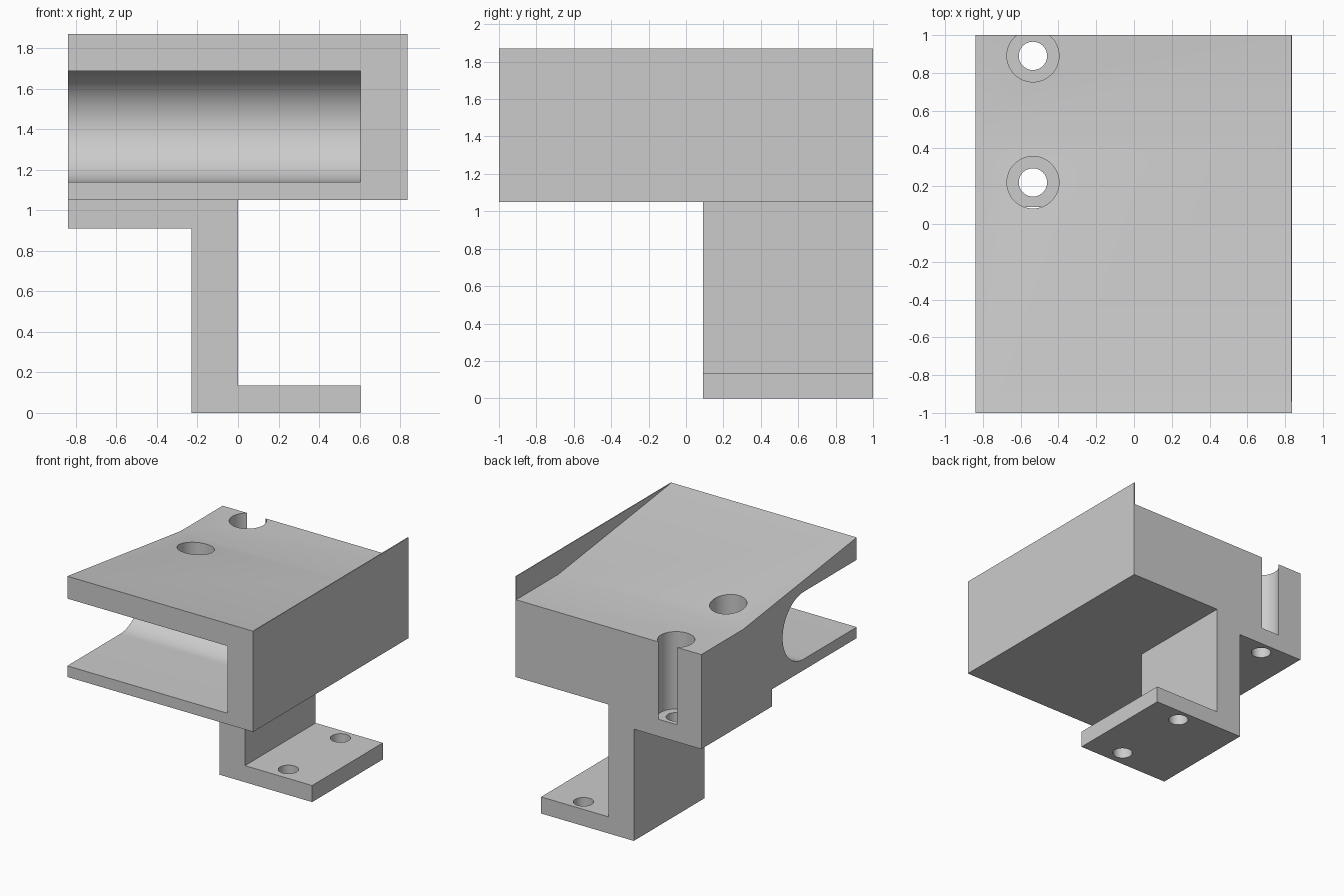
import bpy, bmesh, math
from mathutils import Vector

old = bpy.data.objects.get("Cube")
if old:
    bpy.data.objects.remove(old, do_unlink=True)

# Single plain grey
grey = bpy.data.materials.new("plain grey")
grey.use_nodes = True
colour = (0.6, 0.6, 0.6, 1)
grey.diffuse_color = colour
grey.node_tree.nodes["Principled BSDF"].inputs["Base Color"].default_value = colour


def prism(name, points, offset):
    """Extrude a closed 3D outline along an offset."""
    bm = bmesh.new()
    face = bm.faces.new([bm.verts.new(p) for p in points])
    grown = bmesh.ops.extrude_face_region(bm, geom=[face])["geom"]
    moved = [v for v in grown if isinstance(v, bmesh.types.BMVert)]
    bmesh.ops.translate(bm, verts=moved, vec=Vector(offset))
    bmesh.ops.recalc_face_normals(bm, faces=bm.faces)
    mesh = bpy.data.meshes.new(name)
    bm.to_mesh(mesh)
    bm.free()
    mesh.materials.append(grey)
    obj = bpy.data.objects.new(name, mesh)
    bpy.context.collection.objects.link(obj)
    return obj


def side_prism(name, outline, x0, x1):
    return prism(name, [(x0, y, z) for y, z in outline], (x1 - x0, 0, 0))


def drill(x, y, radius, z0, z1, steps=48):
    ring = [2 * math.pi * i / steps for i in range(steps)]
    points = [(x + radius * math.cos(a), y + radius * math.sin(a), z0) for a in ring]
    return prism("drill_cutter", points, (0, 0, z1 - z0))


def cut(obj, cutters):
    bpy.ops.object.select_all(action="DESELECT")
    bpy.context.view_layer.objects.active = obj
    obj.select_set(True)
    for cutter in cutters:
        cutter.hide_render = True
        mod = obj.modifiers.new("cut", "BOOLEAN")
        mod.operation = "DIFFERENCE"
        mod.solver = "EXACT"
        mod.object = cutter
        bpy.ops.object.modifier_apply(modifier=mod.name)
        bpy.data.objects.remove(cutter, do_unlink=True)
    bpy.ops.object.shade_smooth_by_angle(angle=math.radians(30))


LEFT, RIGHT = -0.838, 0.83
BASE, TOP, BACK_TOP = 1.05, 1.87, 1.68
HOLE_Y = (0.22, 0.89)
HOLE_X, FOOT_X = -0.535, 0.3

# Wedge-topped body
body = side_prism("body", [(-1, BASE), (1, BASE), (1, BACK_TOP), (0.46, BACK_TOP), (-1, TOP)],
                  LEFT, RIGHT)

# Round-ended channel open to the front and one side
radius, mid_y, mid_z = 0.274, -0.32, 1.414
arc = [math.pi * (i / 40 - 0.5) for i in range(41)]
channel = [(mid_y + radius * math.cos(a), mid_z + radius * math.sin(a)) for a in arc]
channel += [(-1.2, mid_z + radius), (-1.2, mid_z - radius)]
cut(body, [side_prism("channel_cutter", channel, -1, 0.605)]
    + [drill(HOLE_X, y, 0.138, 0.98, 2) for y in HOLE_Y])

# Thin wall along the side of the body
side_prism("side_wall", [(-1, BASE), (1, BASE), (1, TOP), (-1, TOP)], RIGHT, 0.837)

# Stepped bracket: flange, upright and foot
step = [(LEFT, BASE), (0, BASE), (0, 0.135), (0.605, 0.135), (0.605, 0),
        (-0.23, 0), (-0.23, 0.91), (LEFT, 0.91)]
bracket = prism("bracket", [(x, 0.09, z) for x, z in step], (0, 0.91, 0))
cut(bracket, [drill(HOLE_X, y, 0.075, 0.8, 1.2) for y in HOLE_Y]
    + [drill(FOOT_X, y, 0.075, -0.1, 0.3) for y in HOLE_Y])
